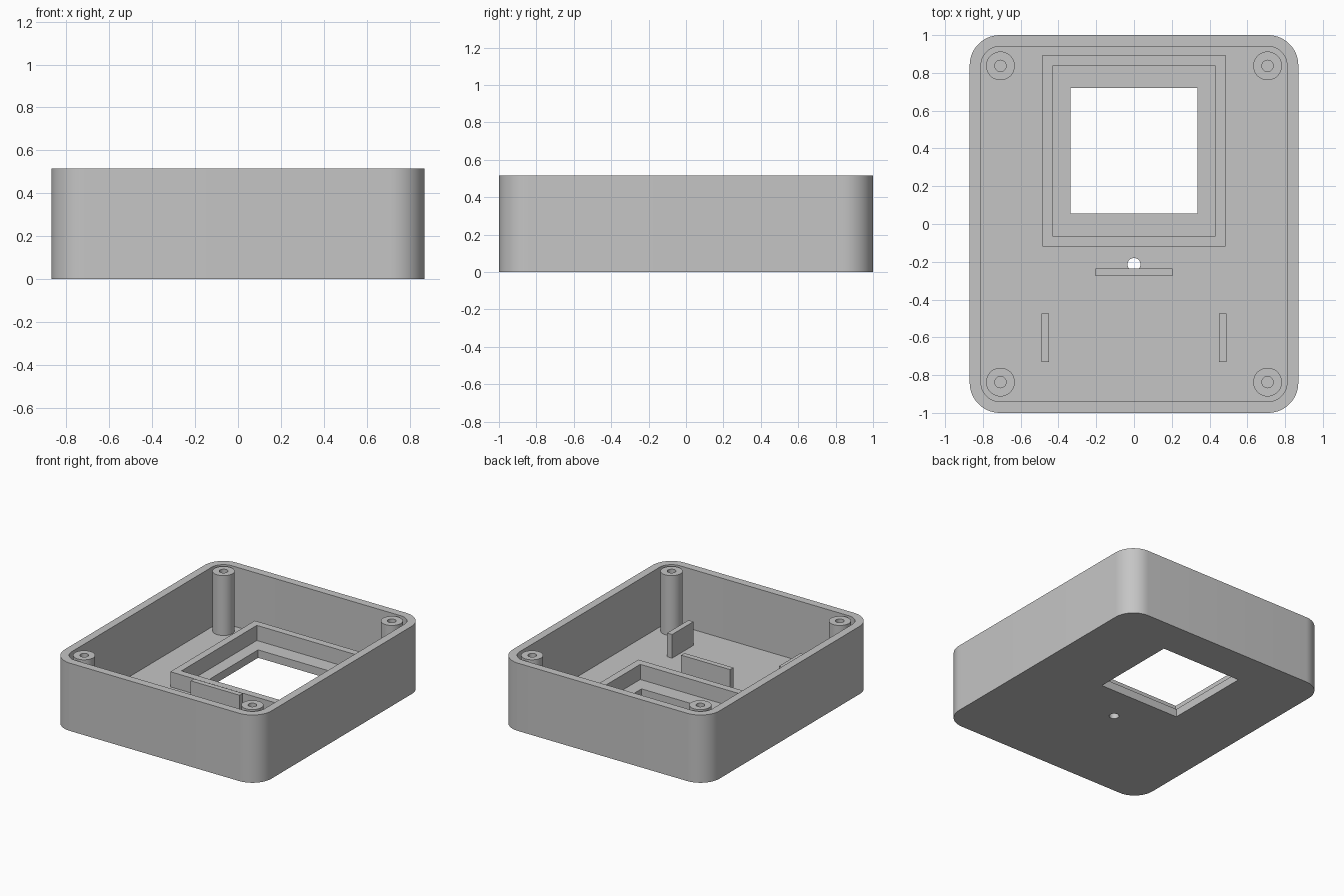
import bpy
import bmesh
from math import cos, sin, pi

cube = bpy.data.objects.get("Cube")
if cube:
    bpy.data.objects.remove(cube, do_unlink=True)

grey = bpy.data.materials.new("plain grey")
grey.use_nodes = True
COLOUR = (0.56, 0.56, 0.56, 1)
grey.diffuse_color = COLOUR
grey.node_tree.nodes["Principled BSDF"].inputs["Base Color"].default_value = COLOUR

HEIGHT, FLOOR, BAR_TOP = 0.515, 0.06, 0.24


def rect(x0, x1, y0, y1):
    return [(x0, y0), (x1, y0), (x1, y1), (x0, y1)]


def circle(x, y, r, n=40):
    return [(x + r * cos(2 * pi * i / n), y + r * sin(2 * pi * i / n)) for i in range(n)]


def rounded_rect(hx, hy, r, n=14):
    pts = []
    for k, (sx, sy) in enumerate([(1, 1), (-1, 1), (-1, -1), (1, -1)]):
        for i in range(n + 1):
            a = pi / 2 * (k + i / n)
            pts.append((sx * (hx - r) + r * cos(a), sy * (hy - r) + r * sin(a)))
    return pts


def prism(name, outlines, z0, z1):
    """Extrude a filled outline (further outlines become holes) from z0 to z1."""
    curve = bpy.data.curves.new(name, "CURVE")
    curve.dimensions = "2D"
    curve.fill_mode = "BOTH"
    curve.extrude = (z1 - z0) / 2
    for pts in outlines:
        spline = curve.splines.new("POLY")
        spline.points.add(len(pts) - 1)
        for p, (x, y) in zip(spline.points, pts):
            p.co = (x, y, 0, 1)
        spline.use_cyclic_u = True
    ob = bpy.data.objects.new(name, curve)
    bpy.context.collection.objects.link(ob)
    select(ob)
    bpy.ops.object.convert(target="MESH")
    ob = bpy.context.object
    bm = bmesh.new()
    bm.from_mesh(ob.data)
    bmesh.ops.translate(bm, vec=(0, 0, (z0 + z1) / 2), verts=bm.verts)
    bmesh.ops.remove_doubles(bm, verts=bm.verts, dist=0.0001)
    bmesh.ops.recalc_face_normals(bm, faces=bm.faces)
    bm.to_mesh(ob.data)
    bm.free()
    ob.data.materials.clear()
    ob.data.materials.append(grey)
    finish(ob)
    return ob


def select(ob):
    bpy.ops.object.select_all(action="DESELECT")
    ob.select_set(True)
    bpy.context.view_layer.objects.active = ob


def finish(ob):
    select(ob)
    bpy.ops.object.shade_smooth_by_angle(angle=pi / 6)


def cut(body, cutter):
    select(body)
    mod = body.modifiers.new("cut", "BOOLEAN")
    mod.operation = "DIFFERENCE"
    mod.solver = "EXACT"
    mod.object = cutter
    bpy.ops.object.modifier_apply(modifier=mod.name)
    bpy.data.objects.remove(cutter, do_unlink=True)


# Open tray with rounded corners, a square window and a small round hole
tray = prism("case_tray", [rounded_rect(0.87, 1, 0.16)], 0, HEIGHT)
cut(tray, prism("cavity_cutter", [rounded_rect(0.81, 0.94, 0.10)], FLOOR, 1))
cut(tray, prism("window_cutter", [rect(-0.335, 0.335, 0.055, 0.72)], -0.1, 0.2))
cut(tray, prism("hole_cutter", [circle(0, -0.214, 0.034)], -0.1, 0.2))
finish(tray)

# Raised frame around the window
prism("window_frame", [rect(-0.485, 0.485, -0.12, 0.895),
                       rect(-0.43, 0.43, -0.065, 0.84)], FLOOR, 0.175)

# Upright ribs on the floor
prism("centre_rib", [rect(-0.205, 0.205, -0.275, -0.235)], FLOOR, BAR_TOP)
for side, x in (("left", 0.47), ("right", -0.47)):
    prism(side + "_rib", [rect(x - 0.021, x + 0.021, -0.73, -0.475)], FLOOR, BAR_TOP)

# Hollow screw posts in the corners
for side, x in (("left", 0.707), ("right", -0.707)):
    for end, y in (("front", -0.837), ("back", 0.837)):
        prism(f"{end}_{side}_screw_post",
              [circle(x, y, 0.076), circle(x, y, 0.03)], FLOOR, HEIGHT)
